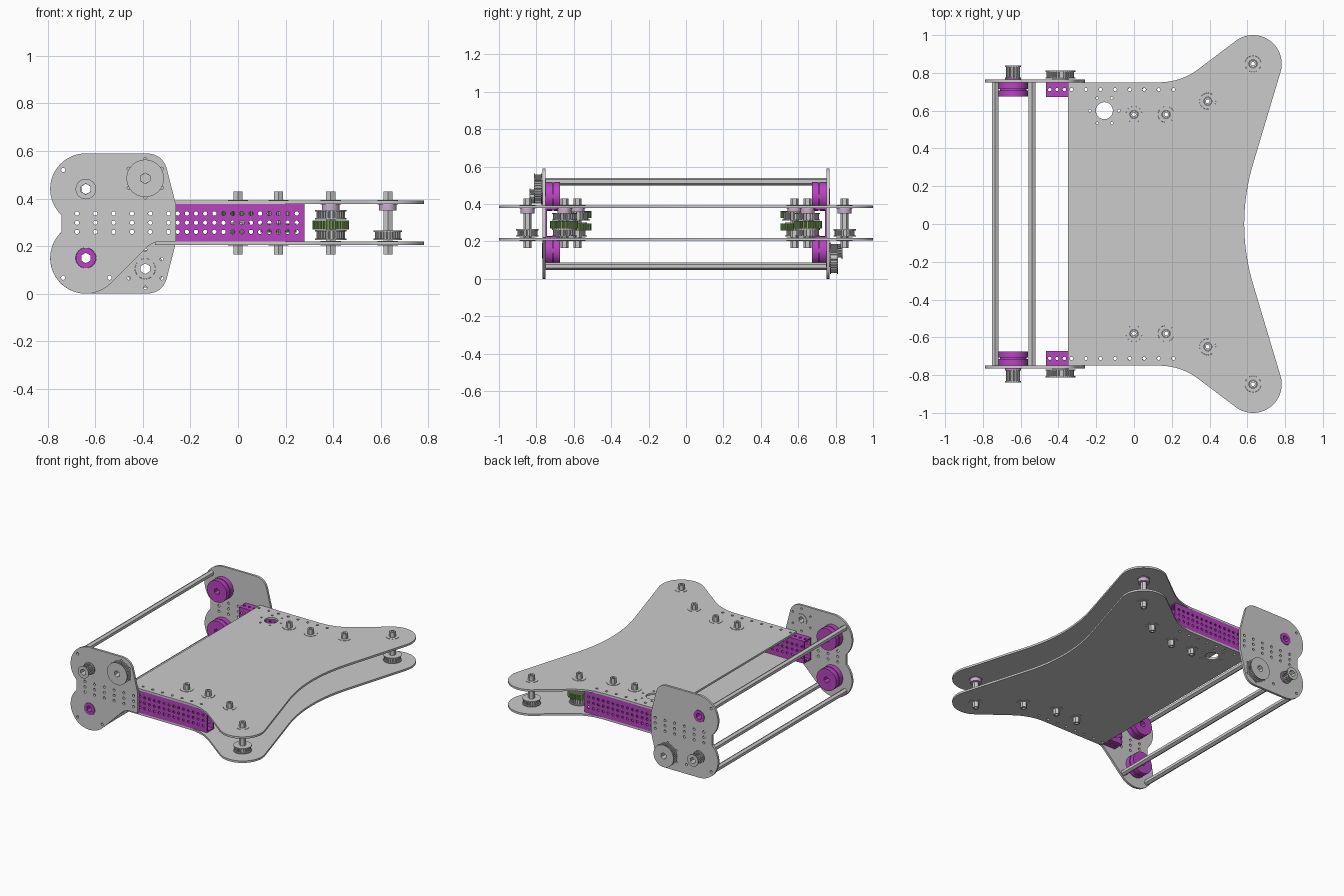
import bpy, bmesh
from math import pi, sin, cos, radians

if "Cube" in bpy.data.objects:
    bpy.data.objects.remove(bpy.data.objects["Cube"])


def material(name, col):
    m = bpy.data.materials.new(name)
    m.diffuse_color = (*col, 1)
    m.use_nodes = True
    m.node_tree.nodes["Principled BSDF"].inputs["Base Color"].default_value = m.diffuse_color
    return m


PURPLE = material("purple", (0.47, 0.06, 0.52))
GREEN = material("green", (0.28, 0.5, 0.15))
LILAC = material("lilac", (0.6, 0.42, 0.62))


def part(name, loops, lo, hi, axis='z', mat=None):
    """Fill 2D loops (first outer, others holes) and extrude from lo to hi along axis."""
    lo, hi = min(lo, hi), max(lo, hi)
    cu = bpy.data.curves.new(name, 'CURVE')
    cu.dimensions, cu.fill_mode, cu.extrude = '2D', 'BOTH', (hi - lo) / 2
    for loop in loops:
        sp = cu.splines.new('POLY')
        sp.points.add(len(loop) - 1)
        for p, (x, y) in zip(sp.points, loop):
            p.co = (x, y, 0, 1)
        sp.use_cyclic_u = True
    ob = bpy.data.objects.new(name, cu)
    bpy.context.collection.objects.link(ob)
    mid = (lo + hi) / 2
    if axis == 'y':
        ob.rotation_euler, ob.location = (pi / 2, 0, 0), (0, mid, 0)
    else:
        ob.location = (0, 0, mid)
    bpy.ops.object.select_all(action='DESELECT')
    ob.select_set(True)
    bpy.context.view_layer.objects.active = ob
    bpy.ops.object.convert(target='MESH')
    ob = bpy.context.object
    bm = bmesh.new()
    bm.from_mesh(ob.data)
    bmesh.ops.remove_doubles(bm, verts=bm.verts, dist=1e-5)
    bmesh.ops.recalc_face_normals(bm, faces=bm.faces)
    bm.to_mesh(ob.data)
    bm.free()
    if mat:
        ob.data.materials.append(mat)
    bpy.ops.object.shade_smooth_by_angle(angle=radians(32))
    return ob


def arc(cx, cy, r, a, b, n=20):
    return [(cx + r * cos(radians(a + (b - a) * i / n)), cy + r * sin(radians(a + (b - a) * i / n)))
            for i in range(n + 1)]


def circle(cx, cy, r, n=32):
    return arc(cx, cy, r, 0, 360, n)[:-1]


def hexagon(cx, cy, flat=0.019):
    return arc(cx, cy, flat / cos(pi / 6), 90, 450, 6)[:-1]


def small(cx, cy, r=0.009):
    return circle(cx, cy, r, 12)


def bend(a, c, b, n=10):
    return [tuple((1 - t) ** 2 * p + 2 * t * (1 - t) * q + t * t * r for p, q, r in zip(a, c, b))
            for t in (i / n for i in range(n + 1))]


def cog(cx, cy, r, teeth, depth):
    pts = []
    for i in range(teeth):
        for f, rr in ((0, r), (.45, r), (.55, r - depth), (.9, r - depth)):
            a = 2 * pi * (i + f) / teeth
            pts.append((cx + rr * cos(a), cy + rr * sin(a)))
    return pts


def pulley(name, cx, cy, r, lo, hi, axis='z', teeth=24, mat=None):
    """Toothed drum between two thin flanges, on a hex bore."""
    t = 0.006 if hi > lo else -0.006
    bore = hexagon(cx, cy, 0.0195)
    part(name + "_teeth", [cog(cx, cy, r - .006, teeth, .007), bore], lo + t, hi - t, axis, mat)
    for a in (lo, hi - t):
        part(name + "_flange", [circle(cx, cy, r), bore], a, a + t, axis, mat)


def flip(pts, mid=0.0):
    return [(x, 2 * mid - y) for x, y in reversed(pts)]


# Main deck plates
half = [(-.35, .75)] + bend((.13, .75), (.247, .75), (.341, .82)) + arc(.63, .848, .152, 127, -16.6, 28)
outline = half + bend((.631, .32), (.536, 0), (.631, -.32), 24) + flip(half)
posts = [(0, .58), (.17, .58), (.39, .65), (.63, .848)]
holes = [circle(-.157, .6, .045)]
holes += [small(-.157 + .077 * cos(k * pi / 3), .6 + .077 * sin(k * pi / 3), .007) for k in range(6)]
for s in (1, -1):
    holes += [circle(x, s * y, .043) for x, y in posts]
    holes += [small(-.331 + .077 * k, s * .7115) for k in range(8)]
part("lower_deck_plate", [outline] + holes, .205, .219)
part("upper_deck_plate", [outline] + holes, .378, .392)

# Side plates: rear one full, front one with its lower corner cut away
lobe = (-.64, .15, .15)
lower = arc(*lobe, 133, 270) + bend((-.39, 0), (-.315, 0), (-.298, .07)) + [(-.26, .22)]
cut = arc(*lobe, 133, 315) + bend((-.385, .193), (-.357, .22), (-.32, .22)) + [(-.26, .22)]
upper = flip(lower, .295)
grid = [small(-.677 + .077 * i, .2985 + .0385 * j) for i in range(6) for j in (-1, 0, 1)]
rods = [(-.735, .52), (-.735, .067), (-.54, .067)]
common = grid + [small(*p) for p in rods] + [circle(-.64, z, .043) for z in (.15, .44)]


def bolt_ring(cx, cz):
    return [circle(cx, cz, .043)] + [small(cx + .08 * cos(k * pi / 3 + pi / 6),
                                           cz + .08 * sin(k * pi / 3 + pi / 6), .007) for k in range(6)]


part("front_side_plate", [cut + upper] + common + bolt_ring(-.39, .485), -.766, -.75, 'y')
part("rear_side_plate", [lower + upper] + common + bolt_ring(-.39, .105), .75, .766, 'y')

# Hex cross rods between the side plates
for x, z in rods:
    part("cross_rod", [hexagon(x, z, .0175), small(x, z)], -.75, .75, 'y')

for s in (1, -1):
    # Hollow perforated frame rail
    xs = [-.446 + .0385 * k for k in range(19)]
    web = [[(-.465, .219), (.28, .219), (.28, .378), (-.465, .378)]]
    web += [small(x, z) for x in xs for z in (.26, .2985, .337)]
    for y in (.673, .742):
        part("rail_side", web, s * y, s * (y + .008), 'y', PURPLE)
    cap = [[(-.465, s * .681), (.28, s * .681), (.28, s * .742), (-.465, s * .742)]]
    cap += [small(x, s * .7115) for x in xs]
    for z in (.219, .370):
        part("rail_cap", cap, z, z + .008, 'z', PURPLE)

    # Purple roller hubs inside the side plates
    for z in (.15, .44):
        bore = hexagon(-.64, z)
        for r, a, b in ((.078, .675, .708), (.07, .708, .714), (.078, .714, .75), (.042, .75, .769)):
            part("roller_hub", [circle(-.64, z, r, 40), bore], s * a, s * b, 'y', PURPLE)

    # Outer drive pulleys, upper at the front and lower at the rear
    zs, zb = (.15, .105) if s > 0 else (.44, .485)
    pulley("small_drive_pulley", -.64, zs, .043, s * .77, s * .838, 'y', 16)
    pulley("large_drive_pulley", -.39, zb, .079, s * .77, s * .812, 'y', 36)
    part("drive_bearing", [circle(-.39, zb, .0425), hexagon(-.39, zb)], s * .748, s * .77, 'y')

    # Vertical hex shafts with bearings and collars
    for x, y in posts:
        y *= s
        part("hex_shaft", [hexagon(x, y), small(x, y, .01)], .165, .43)
        for z in (.203, .376):
            part("shaft_bearing", [circle(x, y, .0425), circle(x, y, .022, 24)], z, z + .018)
        part("shaft_collar", [circle(x, y, .037), hexagon(x, y)], .35, .375, 'z', LILAC)

    # Pulleys and green gears on the shafts
    pulley("tip_pulley", .63, s * .848, .06, .225, .265)
    pulley("idler_pulley_low", .39, s * .65, .066, .225, .268)
    pulley("idler_pulley_high", .39, s * .65, .066, .312, .352)
    pulley("inner_pulley", .17, s * .58, .066, .312, .36)
    pulley("motor_pulley", 0, s * .58, .05, .225, .3)
    for x, y, lo in ((.39, .65, .27), (.17, .58, .258), (0, .58, .325)):
        part("green_gear", [cog(x, s * y, .076, 36, .008), hexagon(x, s * y)], lo, lo + .038, 'z', GREEN)
